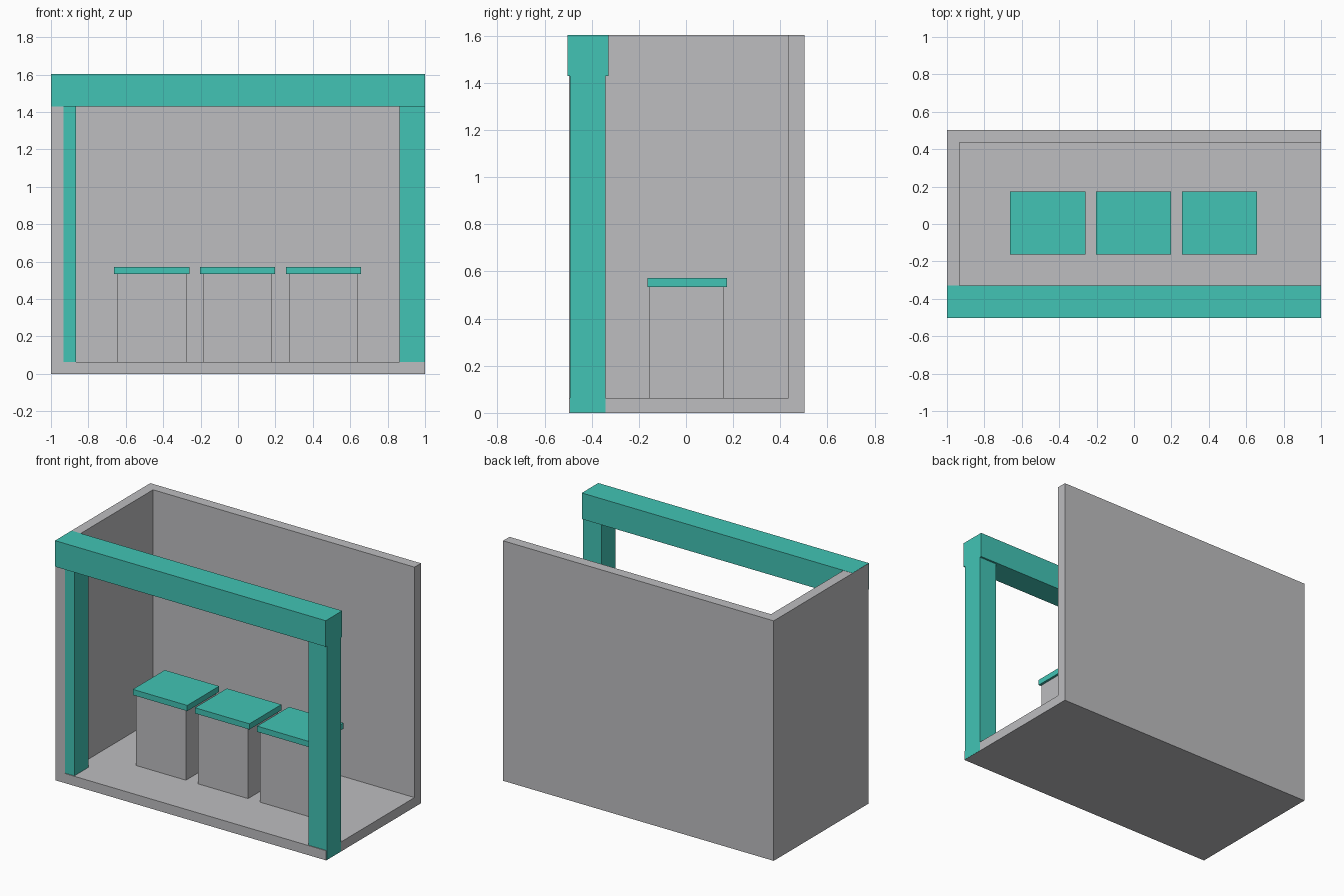
import bpy
import bmesh

if "Cube" in bpy.data.objects:
    bpy.data.objects.remove(bpy.data.objects["Cube"])


def material(name, color):
    m = bpy.data.materials.new(name)
    m.diffuse_color = (*color, 1.0)
    m.use_nodes = True
    m.node_tree.nodes["Principled BSDF"].inputs["Base Color"].default_value = m.diffuse_color
    return m


GREY = material("light grey", (0.51, 0.51, 0.525))
TEAL = material("teal", (0.054, 0.55, 0.46))


def box(name, lo, hi, mat):
    """Axis-aligned box between two corners."""
    bm = bmesh.new()
    bmesh.ops.create_cube(bm, size=1.0)
    for v in bm.verts:
        v.co = [lo[i] if v.co[i] < 0 else hi[i] for i in range(3)]
    mesh = bpy.data.meshes.new(name)
    bm.to_mesh(mesh)
    bm.free()
    mesh.materials.append(mat)
    obj = bpy.data.objects.new(name, mesh)
    bpy.context.collection.objects.link(obj)
    return obj


# Floor, left wall and back wall: one block hollowed from the front right corner
shell = box("booth_shell", (-1, -0.496, 0), (0.999, 0.503, 1.602), GREY)
cutter = box("shell_cutter", (-0.932, -0.7, 0.064), (1.2, 0.435, 1.8), GREY)
cutter.hide_render = True
cutter.hide_viewport = True
cut = shell.modifiers.new("hollow", 'BOOLEAN')
cut.operation = 'DIFFERENCE'
cut.solver = 'EXACT'
cut.object = cutter

# Front frame: two posts and a beam, a hair inside the wall's outer face
box("left_post", (-0.999, -0.491, 0.001), (-0.865, -0.342, 1.45), TEAL)
box("right_post", (0.863, -0.491, 0.001), (1.0, -0.342, 1.45), TEAL)
box("front_beam", (-0.999, -0.503, 1.429), (1.0, -0.329, 1.603), TEAL)

# Row of three stools: grey pedestal with a teal seat
for i, x in enumerate((-0.461, -0.002, 0.457), 1):
    box(f"stool_base_{i}", (x - 0.185, -0.155, 0.06), (x + 0.185, 0.16, 0.534), GREY)
    box(f"stool_seat_{i}", (x - 0.201, -0.164, 0.533), (x + 0.201, 0.173, 0.571), TEAL)
